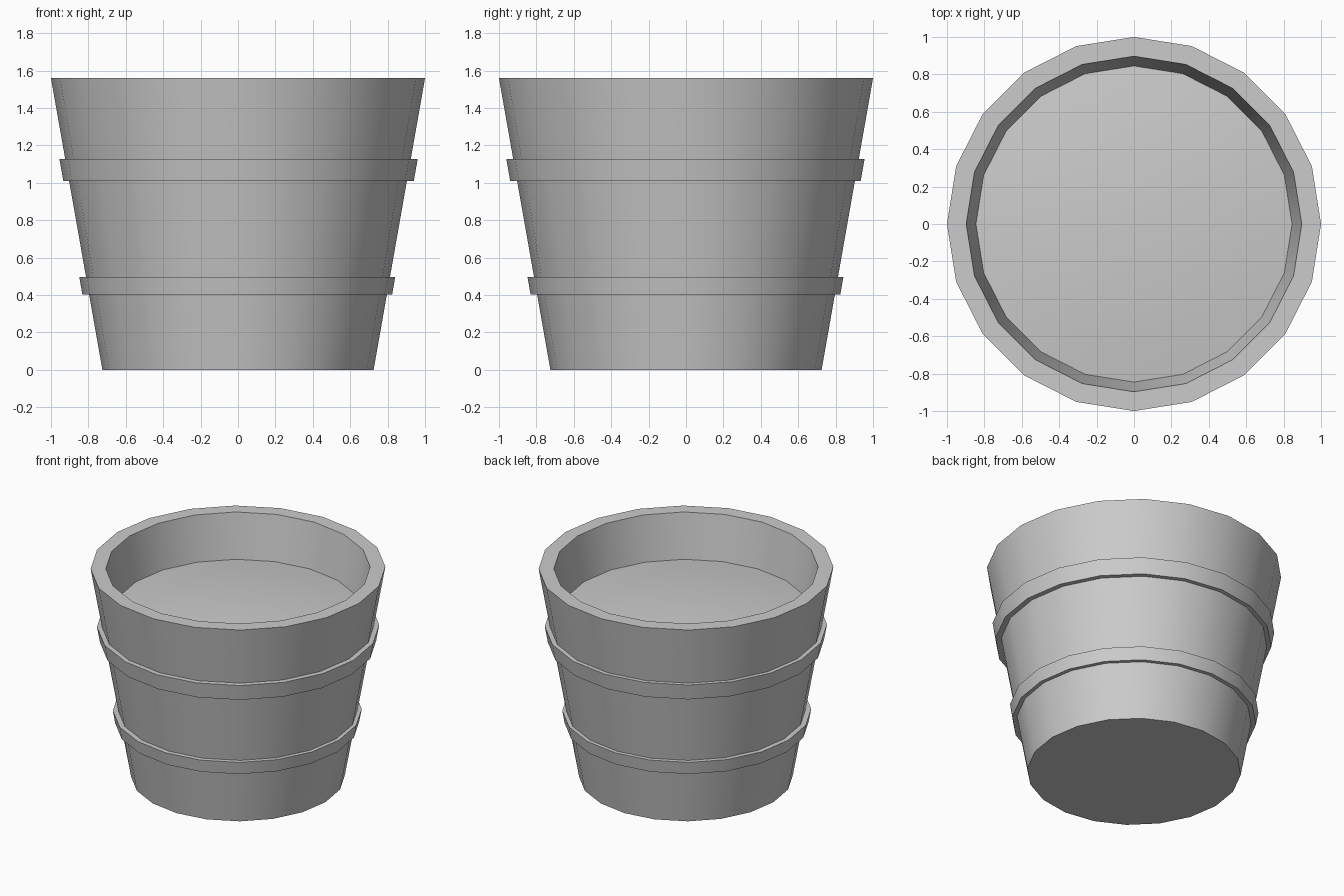
import bpy
import math

SIDES = 20

cube = bpy.data.objects.get("Cube")
if cube:
    bpy.data.objects.remove(cube, do_unlink=True)

grey = bpy.data.materials.new("plain_grey")
grey.use_nodes = True
colour = (0.6, 0.6, 0.6, 1)
grey.diffuse_color = colour
grey.node_tree.nodes["Principled BSDF"].inputs["Base Color"].default_value = colour


def lathe(name, profile, closed=False, centre=(0, 0)):
    """Spin a (radius, z) profile into a faceted ring; open ends get flat caps."""
    verts = [(r * math.cos(i * math.tau / SIDES), r * math.sin(i * math.tau / SIDES), z)
             for r, z in profile for i in range(SIDES)]
    n = len(profile)
    faces = []
    for j in range(n if closed else n - 1):
        a, b = j * SIDES, (j + 1) % n * SIDES
        for i in range(SIDES):
            k = (i + 1) % SIDES
            faces.append((a + i, a + k, b + k, b + i))
    if not closed:
        faces.append(tuple(reversed(range(SIDES))))
        faces.append(tuple(range((n - 1) * SIDES, n * SIDES)))
    mesh = bpy.data.meshes.new(name)
    mesh.from_pydata(verts, [], faces)
    mesh.materials.append(grey)
    obj = bpy.data.objects.new(name, mesh)
    obj.location = (*centre, 0)
    bpy.context.collection.objects.link(obj)
    bpy.ops.object.select_all(action="DESELECT")
    obj.select_set(True)
    bpy.context.view_layer.objects.active = obj
    bpy.ops.object.shade_smooth_by_angle(angle=math.radians(30))


def wall_radius(z):
    return 0.725 + 0.275 * z / 1.56


# Gently domed filling, from the inner wall up to the middle
FILL_RADIUS, FILL_EDGE, DOME = 0.845, 1.23, 0.06
filling = [(FILL_RADIUS * t, FILL_EDGE + DOME * (1 - t * t))
           for t in (1, 0.8, 0.6, 0.4, 0.2, 0.03)]

# Tapered tub: outer wall, flat rim, inner wall and filling
lathe("tub", [(0.725, 0), (1.0, 1.56), (0.897, 1.56)] + filling)

# Two hoops that follow the taper of the wall
for name, low, high, thick, centre in (
        ("lower_hoop", 0.402, 0.497, 0.032, (-0.004, -0.003)),
        ("upper_hoop", 1.01, 1.127, 0.034, (0.003, -0.003))):
    profile = [(wall_radius(z) + d, z)
               for d, z in ((-0.02, low), (thick, low), (thick, high), (-0.02, high))]
    lathe(name, profile, closed=True, centre=centre)
